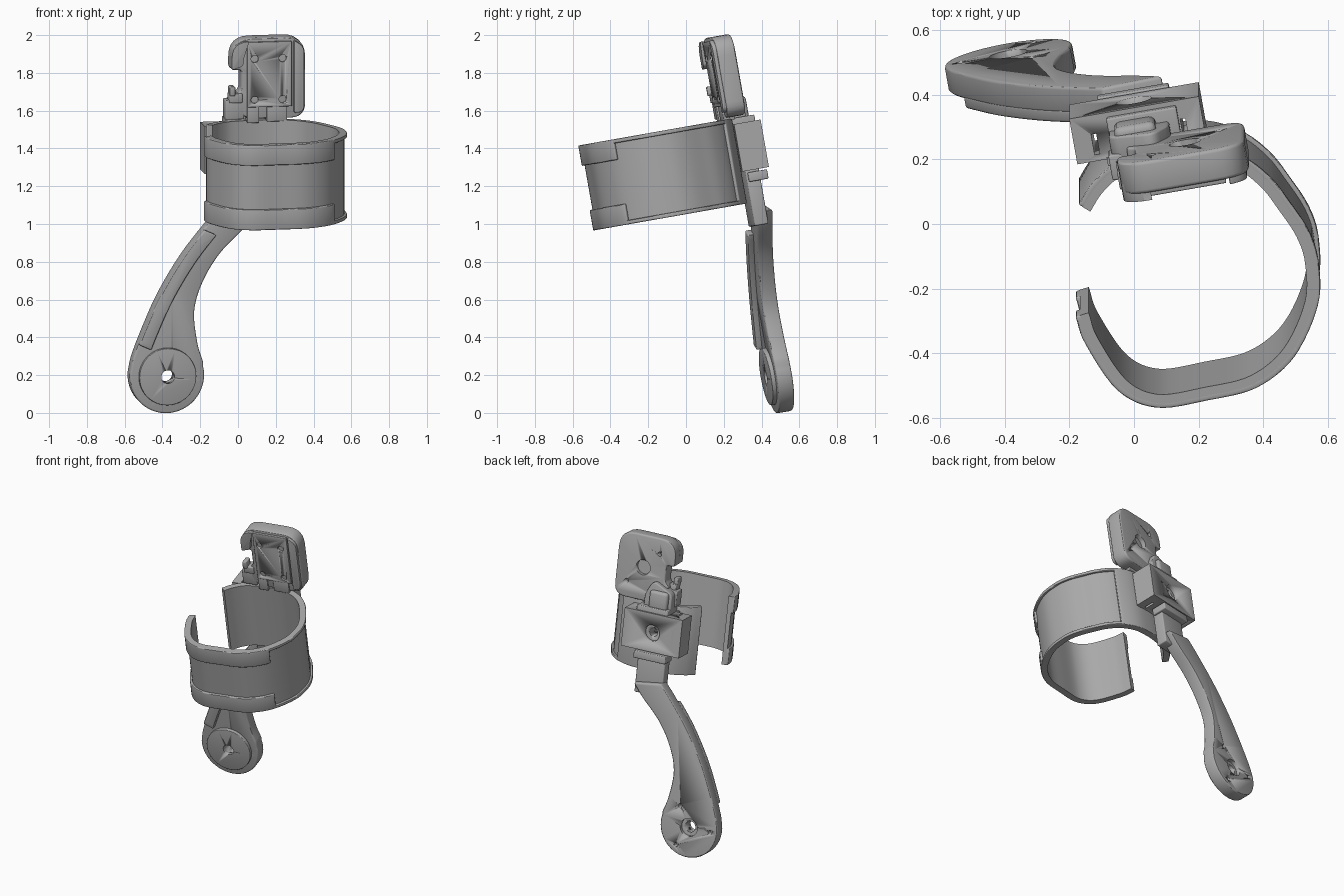
import bpy, bmesh, math
from mathutils import Matrix, Vector

cube = bpy.data.objects.get("Cube")
if cube:
    bpy.data.objects.remove(cube)

# Everything is modelled upright, then leaned and turned together
FRAME = (Matrix.Translation((0, 0, 1.25)) @ Matrix.Rotation(math.radians(10), 4, 'X')
         @ Matrix.Rotation(math.radians(10), 4, 'Z'))

grey = bpy.data.materials.new("plain_grey")
grey.use_nodes = True
grey.diffuse_color = (0.4, 0.4, 0.4, 1)
grey.node_tree.nodes["Principled BSDF"].inputs["Base Color"].default_value = (0.4, 0.4, 0.4, 1)


def finish(name, bm, bevel=0):
    bmesh.ops.recalc_face_normals(bm, faces=bm.faces)
    mesh = bpy.data.meshes.new(name)
    bm.to_mesh(mesh)
    bm.free()
    obj = bpy.data.objects.new(name, mesh)
    bpy.context.collection.objects.link(obj)
    obj.matrix_world = FRAME
    mesh.materials.append(grey)
    for o in bpy.context.selected_objects:
        o.select_set(False)
    obj.select_set(True)
    bpy.context.view_layer.objects.active = obj
    if bevel:
        mod = obj.modifiers.new("bevel", 'BEVEL')
        mod.width, mod.segments, mod.limit_method = bevel, 3, 'ANGLE'
        mod.angle_limit = math.radians(50)
        bpy.ops.object.modifier_apply(modifier="bevel")
    bpy.ops.object.shade_smooth_by_angle(angle=math.radians(30))
    return obj


def spline(points, steps=6):
    """Smooth open curve through the points."""
    p = [Vector(q) for q in points]
    p = [2 * p[0] - p[1]] + p + [2 * p[-1] - p[-2]]
    out = []
    for a, b, c, d in zip(p, p[1:], p[2:], p[3:]):
        for i in range(steps):
            t = i / steps
            out.append(0.5 * (2 * b + (c - a) * t + (2 * a - 5 * b + 4 * c - d) * t * t
                              + (3 * b - a - 3 * c + d) * t ** 3))
    return out + [p[-2]]


def rounded(corners, steps=6):
    """Polygon from (x, z, corner radius)."""
    out = []
    for i, (x, z, r) in enumerate(corners):
        here = Vector((x, z))
        if not r:
            out.append(here)
            continue
        a = here + (Vector(corners[i - 1][:2]) - here).normalized() * r
        b = here + (Vector(corners[(i + 1) % len(corners)][:2]) - here).normalized() * r
        for k in range(steps + 1):
            t = k / steps
            out.append(a * (1 - t) ** 2 + here * 2 * t * (1 - t) + b * t * t)
    return out


def plate(name, outline, y0, y1, bevel=0):
    """Front-facing outline (x, z) given thickness in y."""
    bm = bmesh.new()
    front = bm.faces.new([bm.verts.new((x, y0, z)) for x, z in outline])
    new = bmesh.ops.extrude_face_region(bm, geom=[front])["geom"]
    bmesh.ops.translate(bm, vec=(0, y1 - y0, 0),
                        verts=[v for v in new if isinstance(v, bmesh.types.BMVert)])
    return finish(name, bm, bevel)


def box(name, x0, x1, y0, y1, z0, z1, bevel=0):
    return plate(name, [(x0, z0), (x1, z0), (x1, z1), (x0, z1)], y0, y1, bevel)


def circle(x, z, r, n=32, a0=0, a1=360):
    full = a1 - a0 == 360
    return [(x + r * math.cos(t), z + r * math.sin(t)) for t in
            (math.radians(a0 + (a1 - a0) * i / (n if full else n - 1)) for i in range(n))]


def cut(obj, cutter):
    cutter.hide_render = True
    bpy.context.view_layer.objects.active = obj
    mod = obj.modifiers.new("cut", 'BOOLEAN')
    mod.object, mod.solver = cutter, 'EXACT'
    bpy.ops.object.modifier_apply(modifier="cut")
    bpy.data.objects.remove(cutter)


def hole(obj, x, z, r, y0, y1):
    cut(obj, plate("hole_cutter", circle(x, z, r, 24), y0, y1))


def band(name, path, d_in, d_out, z0, z1, bevel=0):
    """Strip following a plan path, offset outward between two distances."""
    bm = bmesh.new()
    rings = []
    for i, p in enumerate(path):
        t = (path[min(i + 1, len(path) - 1)] - path[max(i - 1, 0)]).normalized()
        n = Vector((t.y, -t.x))
        rings.append([bm.verts.new((*(p + n * d), z)) for d, z in
                      ((d_in, z0), (d_out, z0), (d_out, z1), (d_in, z1))])
    for r, s in zip(rings, rings[1:]):
        for k in range(4):
            bm.faces.new((r[k], r[k - 1], s[k - 1], s[k]))
    bm.faces.new(rings[0])
    bm.faces.new(rings[-1])
    return finish(name, bm, bevel)


# Open cuff: thin wall with raised lips, wider near the front opening
cuff = spline([(-.22, -.21), (-.205, -.3), (-.133, -.46), (-.024, -.535), (.135, -.54), (.293, -.527),
               (.426, -.45), (.525, -.304), (.55, -.17), (.537, -.07), (.493, .033), (.45, .115),
               (.38, .192), (.28, .245), (.17, .26), (.06, .255), (-.03, .235), (-.1, .19), (-.15, .135)])
LOW, HIGH = -.195, .262
band("cuff_wall", cuff, -.042, -.014, LOW, HIGH)
band("cuff_lower_lip", cuff, -.02, 0, LOW, LOW + .022, .005)
band("cuff_upper_lip", cuff, -.02, 0, HIGH - .022, HIGH, .005)
band("cuff_front_lower_pad", cuff[:38], -.02, .001, LOW, LOW + .11, .006)
band("cuff_front_upper_pad", cuff[:38], -.02, .001, HIGH - .11, HIGH, .006)
band("cuff_back_pad", cuff[72:], -.02, .001, LOW, HIGH, .006)

# Rear clamp block with side slots and a bolt hole
block = box("clamp_block", -.133, .274, .255, .40, -.025, .23)
for x in (-.075, .205):
    cut(block, box("slot_cutter", x, x + .016, .275, .34, -.1, .3))
hole(block, .07, .1, .055, .37, .45)
hole(block, .07, .1, .028, .2, .45)
box("cuff_mount", -.04, .19, .235, .26, -.06, .235)

# Lower arm: neck, curved arm with round end
box("arm_neck", -.03, .165, .29, .365, -.32, 0, .008)
box("neck_collar", -.045, .18, .30, .405, -.085, -.035, .006)
CX, CZ = -.325, -1.117
left_side = spline([(-.03, -.22), (-.11, -.31), (-.244, -.48), (-.365, -.68), (-.447, -.86),
                    (-.505, -1.01), (-.525, -1.1)])
right_side = spline([(-.13, -1.05), (-.162, -.94), (-.178, -.77), (-.132, -.615), (-.04, -.466),
                     (.09, -.335), (.16, -.25)])
arm = plate("curved_arm", left_side + circle(CX, CZ, .2, 28, 184, 374) + right_side, .315, .40, .014)
pad = plate("arm_round_pad", circle(CX, CZ, .153, 48), .292, .32, .004)
for part in (arm, pad):
    hole(part, CX, CZ, .036, .2, .5)
hole(arm, CX, CZ, .06, .375, .5)
for deg in (60, 180, 300):
    t = math.radians(deg)
    hole(arm, CX + .15 * math.cos(t), CZ + .15 * math.sin(t), .014, .36, .5)

# Raised rib along the outer edge of the arm
edge = left_side[7:28]
inner = [p + Vector((.065, -.03)) for p in edge]
plate("arm_outer_rib", edge + inner[::-1], .285, .325, .008)

# Neck joining the block to the head
plate("head_neck", rounded([(-.02, .2, 0), (.17, .2, 0), (.17, .33, .03), (.12, .43, .04), (-.02, .36, .03)]),
      .265, .345, .008)
box("neck_foot", -.02, .2, .24, .385, .2, .262, .006)
box("neck_rear_hook", .0, .13, .31, .37, .24, .37, .02)

# Head: rounded body with a notch on one side
head = plate("head_body", rounded([
    (.06, .29, .02), (.10, .27, .01), (.40, .27, .08), (.40, .705, .11), (0, .705, .11), (0, .535, .02),
    (.055, .535, .015), (.055, .43, .015), (.03, .40, .01), (.03, .33, .01)]), .21, .31, .014)
hole(head, .215, .49, .05, .28, .4)
for x, z in ((.11, .6), (.32, .38)):
    hole(head, x, z, .014, .27, .4)

# Front panel with corner screw holes
panel = box("head_panel", .085, .325, .196, .215, .335, .685, .004)
for x in (.125, .275):
    for z in (.375, .595):
        hole(panel, x, z, .02, .1, .212)
plate("head_side_rim", rounded([(.335, .3, .01), (.39, .3, .04), (.39, .66, .04), (.335, .69, .01)]),
      .19, .22, .008)

# Hook and stepped claw beside the notch
plate("head_hook", rounded([(0, .54, .015), (.06, .56, .015), (.075, .69, .01), (0, .69, .09)]),
      .185, .24, .008)
box("claw_block", -.01, .06, .2, .27, .36, .41, .006)
box("claw_lower_step", -.03, .07, .21, .29, .27, .375, .006)
box("claw_tip", -.01, .02, .19, .25, .4, .45, .006)
box("head_base_left", .085, .15, .2, .26, .25, .34, .005)
box("head_base_right", .19, .3, .2, .26, .255, .34, .005)
